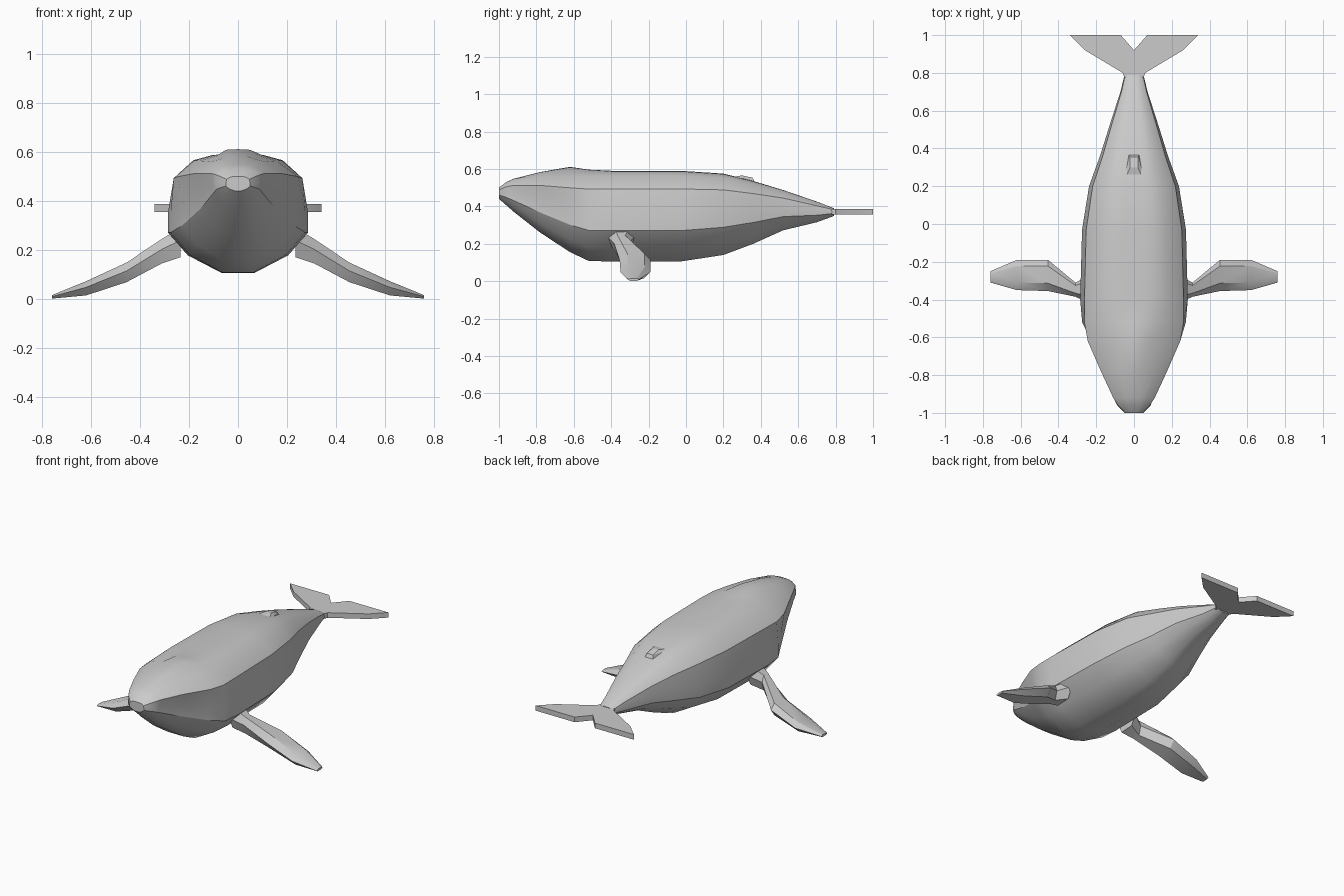
import bpy, bmesh, math
from mathutils import Vector

if "Cube" in bpy.data.objects:
    bpy.data.objects.remove(bpy.data.objects["Cube"])


def finish(bm, name, angle):
    bmesh.ops.recalc_face_normals(bm, faces=bm.faces)
    me = bpy.data.meshes.new(name)
    bm.to_mesh(me)
    bm.free()
    ob = bpy.data.objects.new(name, me)
    bpy.context.collection.objects.link(ob)
    bpy.ops.object.select_all(action='DESELECT')
    ob.select_set(True)
    bpy.context.view_layer.objects.active = ob
    bpy.ops.object.shade_smooth_by_angle(angle=math.radians(angle))
    return ob


def loft(name, rings, angle=30):
    bm = bmesh.new()
    rows = [[bm.verts.new(p) for p in r] for r in rings]
    n = len(rows[0])
    for a, b in zip(rows, rows[1:]):
        for i in range(n):
            j = (i + 1) % n
            bm.faces.new((a[i], a[j], b[j], b[i]))
    bm.faces.new(rows[0])
    bm.faces.new(rows[-1])
    return finish(bm, name, angle)


# Body: y, top, bottom, half width, blowhole hump, lower jaw taper
SECTIONS = [
    (-1.00, .50, .44, .050, 0, 1),
    (-.96, .53, .405, .090, 0, .98),
    (-.92, .548, .37, .110, 0, .92),
    (-.78, .575, .26, .175, .008, .88),
    (-.62, .585, .155, .245, .026, .92),
    (-.52, .588, .108, .280, .008, .98),
    (-.40, .59, .105, .285, 0, 1),
    (-.03, .59, .105, .275, 0, 1),
    (.20, .575, .14, .238, 0, 1),
    (.36, .535, .20, .180, 0, 1),
    (.52, .487, .272, .130, 0, 1),
    (.70, .425, .315, .072, 0, 1),
    (.79, .39, .348, .050, 0, 1),
]


def body_ring(y, t, b, w, h, k):
    z = lambda v: b + (t - b) * v
    half = [(.2, t + .9 * h), (.37, z(.993)), (.64, z(.95)),
            (min(1, .92 / k), z(.8)), (k, z(.52)), (k, z(.34)),
            (.72 * k, z(.15)), (.23, b)]
    ring = [(0, y, t + h)] + [(u * w, y, q) for u, q in half]
    return ring + [(-x, y, q) for x, y, q in reversed(ring[1:])]


loft("body", [body_ring(*s) for s in SECTIONS])

# Flippers: x, centre z, thickness, front y, back y
FLIPPER = [
    (.235, .23, .12, -.42, -.27),
    (.31, .195, .10, -.385, -.31),
    (.455, .108, .08, -.355, -.19),
    (.62, .043, .058, -.35, -.19),
    (.76, .008, .014, -.31, -.25),
]


def flipper_ring(x, z, th, y0, y1, side):
    c, r = (y0 + y1) / 2, (y1 - y0) / 2
    return [(side * x, c + r * a, z + th / 2 * b) for a, b in
            ((-1, .15), (-.5, 1), (.6, 1), (1, .2), (.6, -.9), (-.6, -1))]


for side, label in ((1, "left"), (-1, "right")):
    loft(label + "_flipper", [flipper_ring(*s, side) for s in FLIPPER])

# Tail fluke: extruded flat outline
half = [(.05, .775), (.06, .80), (.26, .92), (.34, 1.0), (.07, 1.0)]
outline = half + [(0, .92)] + [(-x, y) for x, y in reversed(half)]
bm = bmesh.new()
face = bm.faces.new([bm.verts.new((x, y, .355)) for x, y in outline])
ext = bmesh.ops.extrude_face_region(bm, geom=[face])
bmesh.ops.translate(bm, vec=Vector((0, 0, .032)),
                    verts=[v for v in ext["geom"] if isinstance(v, bmesh.types.BMVert)])
finish(bm, "tail_fluke", 30)

# Dorsal fin: small faceted wedge
bm = bmesh.new()
for x, y, z in ((.065, .20, .55), (.02, .30, .565), (.022, .355, .553),
                (.036, .385, .50), (.05, .30, .50)):
    for s in (1, -1):
        bm.verts.new((s * x, y, z))
bmesh.ops.convex_hull(bm, input=bm.verts)
finish(bm, "dorsal_fin", 20)
